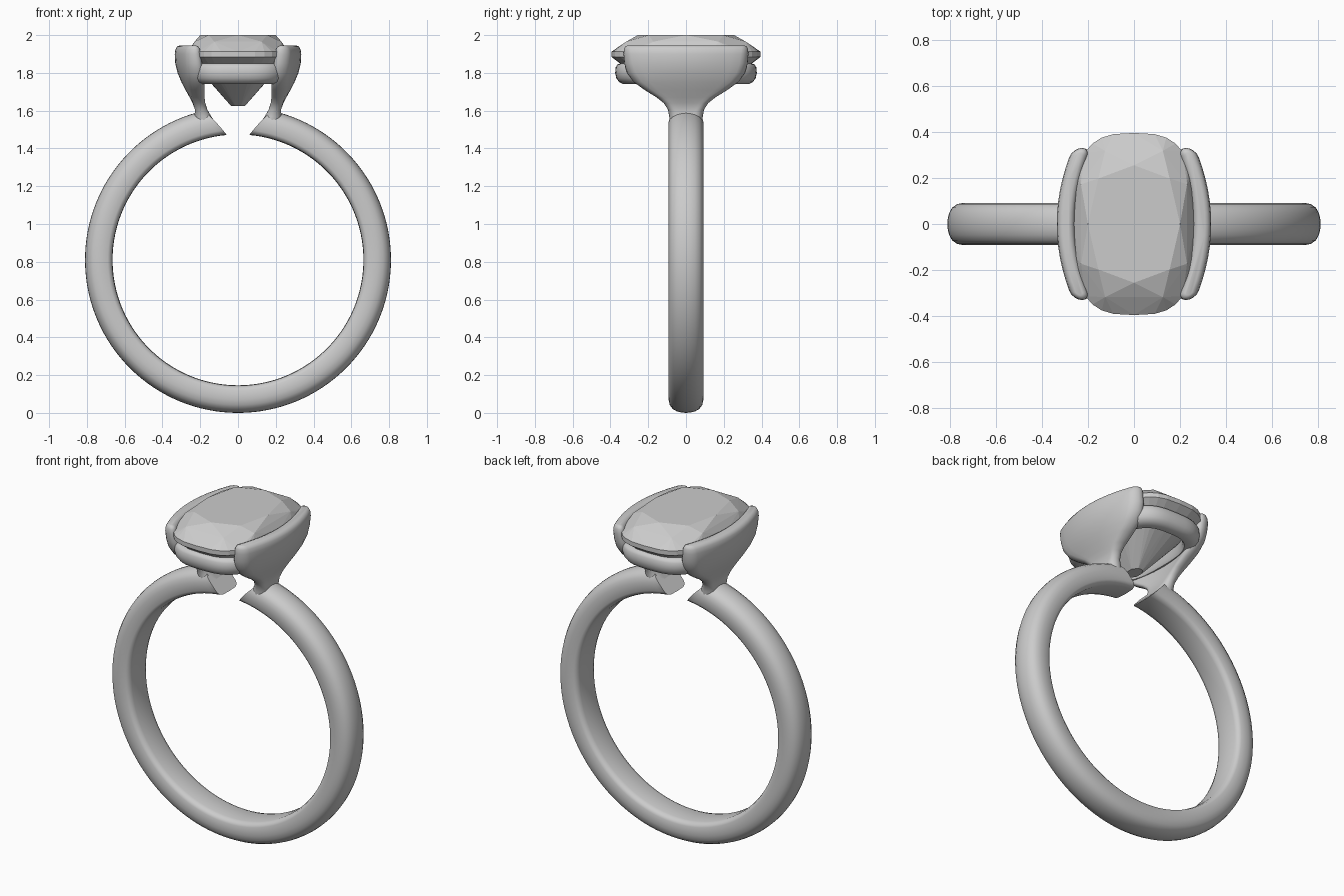
import bpy, bmesh
from math import sin, cos, pi, copysign, radians

cube = bpy.data.objects.get("Cube")
if cube:
    bpy.data.objects.remove(cube)

metal = bpy.data.materials.new("pale_grey")
metal.use_nodes = True
metal.diffuse_color = (0.6, 0.6, 0.6, 1)
metal.node_tree.nodes["Principled BSDF"].inputs["Base Color"].default_value = (0.6, 0.6, 0.6, 1)


def finish(name, bm, smooth=True):
    bmesh.ops.recalc_face_normals(bm, faces=bm.faces)
    mesh = bpy.data.meshes.new(name)
    bm.to_mesh(mesh)
    bm.free()
    mesh.materials.append(metal)
    obj = bpy.data.objects.new(name, mesh)
    bpy.context.collection.objects.link(obj)
    if smooth:
        bpy.ops.object.select_all(action='DESELECT')
        obj.select_set(True)
        bpy.context.view_layer.objects.active = obj
        bpy.ops.object.shade_smooth_by_angle(angle=radians(50))
    return obj


def loft(name, rings, closed=False):
    """Skin a row of equal-length rings, joined end to end or capped."""
    bm = bmesh.new()
    vs = [[bm.verts.new(p) for p in ring] for ring in rings]
    n = len(vs[0])
    pairs = list(zip(vs, vs[1:])) + ([(vs[-1], vs[0])] if closed else [])
    for a, b in pairs:
        for i in range(n):
            j = (i + 1) % n
            bm.faces.new((a[i], a[j], b[j], b[i]))
    if not closed:
        bm.faces.new(vs[0])
        bm.faces.new(vs[-1])
    return finish(name, bm)


def cushion(a, b, z, count, power=3.0, turn=0.0):
    """Rounded-rectangle outline with half sizes a and b."""
    pts = []
    for i in range(count):
        t = 2 * pi * (i + turn) / count
        c, s = cos(t), sin(t)
        pts.append((a * copysign(abs(c) ** (2 / power), c),
                    b * copysign(abs(s) ** (2 / power), s), z))
    return pts


# Band: rounded section swept round, with slanted ends at the open top
half = [(0.664, 0.0), (0.666, 0.06), (0.673, 0.082), (0.69, 0.092), (0.74, 0.092),
        (0.768, 0.086), (0.789, 0.071), (0.802, 0.048), (0.808, 0.024), (0.81, 0.0)]
section = half + [(r, -y) for r, y in half[-2:0:-1]]
steps = 120
rings = []
for k in range(steps + 1):
    ring = []
    for r, y in section:
        start = 0.09 + 0.92 * (r - 0.664)
        t = start + (2 * pi - 2 * start) * k / steps
        ring.append((r * sin(t), y, 0.81 + r * cos(t)))
    rings.append(ring)
loft("band", rings)


# Prongs: curved shells that widen upward from the band ends
def prong_ring(z, x_in, x_out, w, bend):
    h = (x_out - x_in) / 2
    mid = (x_in + x_out) / 2
    flat = w - h
    pts = [(h, flat * (i / 6 - 1)) for i in range(12)]
    pts += [(h * cos(i * pi / 8), flat + h * sin(i * pi / 8)) for i in range(8)]
    pts += [(-x, -y) for x, y in pts]
    return [(mid + x - bend * (y / w) ** 2, y, z) for x, y in pts]


# height, inner x, outer x, half width, bend
stations = [
    (1.53, 0.115, 0.235, 0.086, 0.0), (1.57, 0.142, 0.23, 0.089, 0.0),
    (1.605, 0.162, 0.228, 0.095, 0.0), (1.64, 0.176, 0.24, 0.118, 0.005),
    (1.67, 0.186, 0.256, 0.155, 0.015), (1.71, 0.198, 0.278, 0.22, 0.03),
    (1.75, 0.212, 0.299, 0.275, 0.045), (1.80, 0.23, 0.32, 0.312, 0.06),
    (1.85, 0.246, 0.332, 0.327, 0.07), (1.90, 0.256, 0.335, 0.33, 0.07),
    (1.925, 0.26, 0.331, 0.329, 0.07), (1.94, 0.269, 0.322, 0.322, 0.068),
    (1.945, 0.282, 0.308, 0.31, 0.062)]
for side, label in ((1, "left"), (-1, "right")):
    loft(label + "_prong",
         [[(side * x, y, z) for x, y, z in prong_ring(*s)] for s in stations])

# Basket: rounded rail under the stone; offsets inward from the outline, height
rail = [(0.0, 1.80), (0.003, 1.83), (0.012, 1.845), (0.03, 1.85), (0.07, 1.85),
        (0.085, 1.84), (0.085, 1.76), (0.075, 1.742), (0.045, 1.74), (0.02, 1.752),
        (0.006, 1.772)]
loft("basket_rail", [list(r) for r in zip(*[cushion(0.275 - d, 0.375 - d, z, 64)
                                         for d, z in rail])], closed=True)

# Stone: faceted convex solid from table, crown, girdle and culet outlines
points = cushion(0.2, 0.255, 2.0, 8, 2.7)
points += cushion(0.243, 0.335, 1.965, 8, 2.9, 0.5)
points += cushion(0.266, 0.395, 1.912, 32)
points += cushion(0.266, 0.395, 1.885, 32)
points += cushion(0.04, 0.06, 1.625, 8, 2.0, 0.5)
bm = bmesh.new()
for p in points:
    bm.verts.new(p)
bmesh.ops.convex_hull(bm, input=bm.verts)
bmesh.ops.dissolve_limit(bm, angle_limit=radians(1), verts=bm.verts, edges=bm.edges)
finish("stone", bm, smooth=False)
